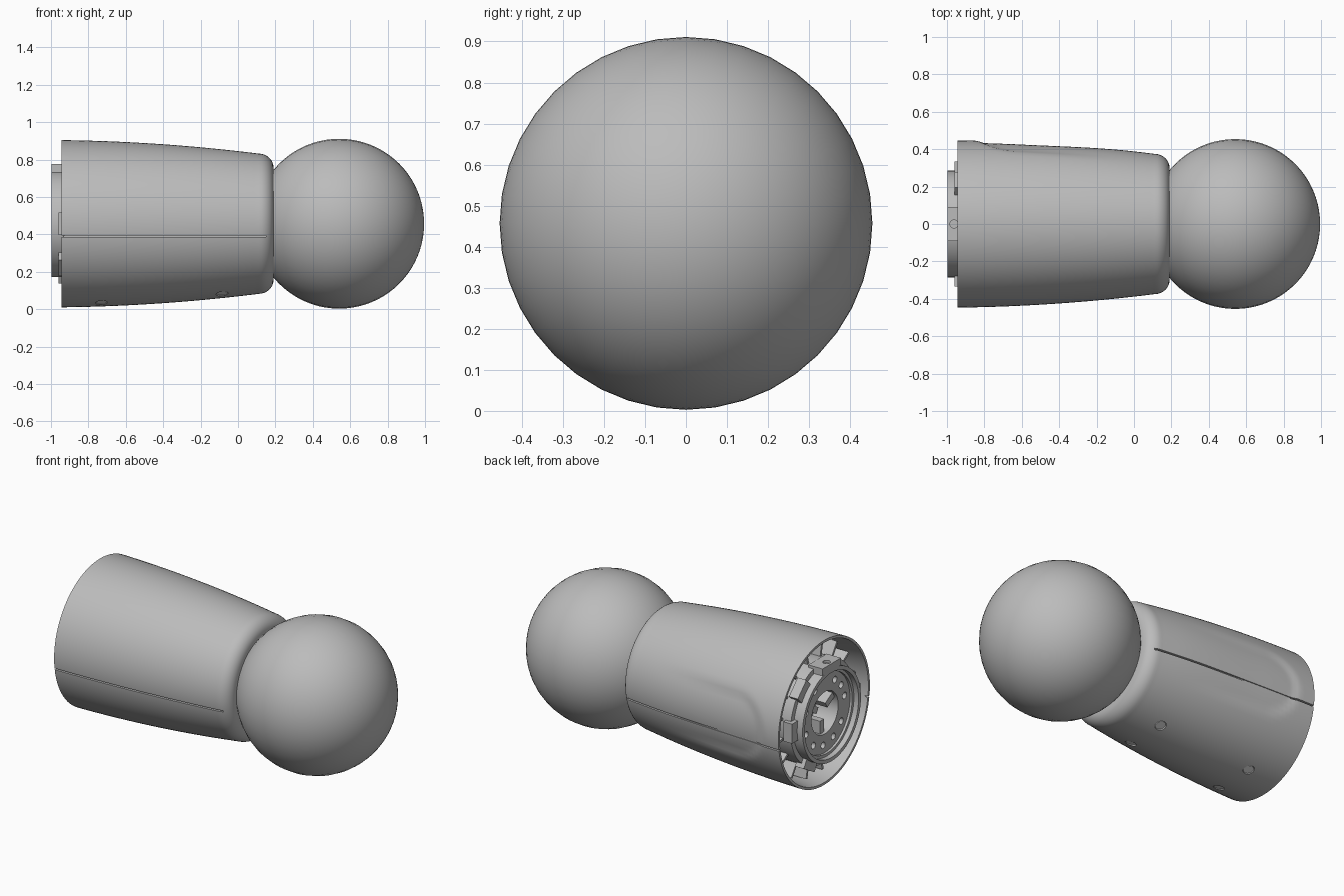
import bpy, bmesh
from math import sin, cos, pi, radians, sqrt
from mathutils import Matrix, Vector

if "Cube" in bpy.data.objects:
    bpy.data.objects.remove(bpy.data.objects["Cube"])

AXIS = 0.457    # height of the long axis


def material(name, value):
    m = bpy.data.materials.new(name)
    m.use_nodes = True
    colour = (value, value, value, 1)
    m.diffuse_color = colour
    m.node_tree.nodes["Principled BSDF"].inputs["Base Color"].default_value = colour
    return m


grey = material("mid grey", 0.5)
pale = material("pale grey", 0.8)


def make(name, bm, mat=grey):
    bmesh.ops.recalc_face_normals(bm, faces=bm.faces)
    me = bpy.data.meshes.new(name)
    bm.to_mesh(me)
    bm.free()
    ob = bpy.data.objects.new(name, me)
    bpy.context.collection.objects.link(ob)
    me.materials.append(mat)
    return ob


def activate(ob):
    bpy.ops.object.select_all(action='DESELECT')
    ob.select_set(True)
    bpy.context.view_layer.objects.active = ob


def smooth(ob, angle=30):
    activate(ob)
    bpy.ops.object.shade_smooth_by_angle(angle=radians(angle))


def cut(ob, cutters):
    for c in cutters:
        mod = ob.modifiers.new("cut", 'BOOLEAN')
        mod.operation, mod.solver, mod.object = 'DIFFERENCE', 'EXACT', c
        activate(ob)
        bpy.ops.object.modifier_apply(modifier=mod.name)
        bpy.data.objects.remove(c)


def lathe(profile, segments):
    """Spin (x, radius) points round the long axis; a zero radius closes to a pole."""
    bm = bmesh.new()
    rings = []
    for x, r in profile:
        count = segments if r > 0 else 1
        rings.append([bm.verts.new((x, r * cos(2 * pi * i / segments),
                                    AXIS + r * sin(2 * pi * i / segments)))
                      for i in range(count)])
    for a, b in zip(rings, rings[1:]):
        for i in range(segments):
            j = (i + 1) % segments
            quad = [a[i % len(a)], a[j % len(a)], b[j % len(b)], b[i % len(b)]]
            bm.faces.new(list(dict.fromkeys(quad)))
    return bm


def cylinder(name, centre, radius, depth, axis='X', mat=grey):
    bm = bmesh.new()
    rot = Matrix.Rotation(pi / 2, 4, 'Y') if axis == 'X' else Matrix()
    bmesh.ops.create_cone(bm, cap_ends=True, segments=24, radius1=radius, radius2=radius,
                          depth=depth, matrix=Matrix.Translation(centre) @ rot)
    return make(name, bm, mat)


def radial_box(name, angle, x0, x1, r0, r1, width):
    """Box standing out from the axis at an angle (0 is +y, 90 is up)."""
    bm = bmesh.new()
    place = (Matrix.Translation((0, 0, AXIS)) @ Matrix.Rotation(radians(angle), 4, 'X')
             @ Matrix.Translation(((x0 + x1) / 2, (r0 + r1) / 2, 0))
             @ Matrix.Diagonal((x1 - x0, r1 - r0, width, 1)))
    bmesh.ops.create_cube(bm, size=1, matrix=place)
    return make(name, bm)


def step(a, b, v):
    t = max(0, min(1, (v - a) / (b - a)))
    return t * t * (3 - 2 * t)


REAR, SHOULDER = -0.945, 0.11


def body_radius(x):
    t = max(0, (x - REAR) / (SHOULDER - REAR))
    return 0.447 - 0.012 * t - 0.06 * t * t


# ball
ball = [(0.541 - 0.454 * cos(pi * i / 40), 0.454 * sin(pi * i / 40) if 0 < i < 40 else 0)
        for i in range(41)]
smooth(make("ball", lathe(ball, 40)))

# tapered body shell with a rounded shoulder and an open, hollow rear
rows = 44
outer = [(x, body_radius(x)) for x in
         (REAR + (SHOULDER - REAR) * i / rows for i in range(rows + 1))]
shoulder = [(SHOULDER + 0.08 * sin(a), body_radius(SHOULDER) - 0.075 + 0.075 * cos(a))
            for a in (pi / 2 * i / 8 for i in range(1, 9))]
profile = ([(-0.62, 0), (-0.62, 0.39), (-0.9, 0.425), (REAR, 0.432)]
           + outer + shoulder + [(0.19, 0)])
bm = lathe(profile, 96)

# shallow sunken panel on one flank
for v in bm.verts:
    x, y, z = v.co
    h = z - AXIS
    if y > 0 and sqrt(y * y + h * h) > 0.433 * body_radius(x) / 0.447 and x > REAR + 0.01:
        end = sqrt(max(0, -0.63 - x) ** 2 + h * h)
        v.co.y -= 0.012 * (1 - step(0.165, 0.215, end)) * (1 - step(-0.6, 0.0, x))
body = make("body_shell", bm)


# seam grooves along both flanks
def seam_cutter(side):
    bm = bmesh.new()
    xs = [-0.96 + 1.11 * i / 20 for i in range(21)]
    points = [(x, side * (body_radius(x) - 0.022)) for x in xs]
    points += [(xs[-1], side * 0.6), (xs[0], side * 0.6)]
    face = bm.faces.new([bm.verts.new((x, y, 0.386)) for x, y in points])
    top = bmesh.ops.extrude_face_region(bm, geom=[face])["geom"]
    bmesh.ops.translate(bm, vec=(0, 0, 0.009),
                        verts=[g for g in top if isinstance(g, bmesh.types.BMVert)])
    return make("seam_cutter", bm)


# screw holes under the body, each with a pale floor
cutters = [seam_cutter(1), seam_cutter(-1)]
for x in (-0.73, -0.085):
    for y in (-0.13, 0.13):
        surface = AXIS - sqrt(body_radius(x) ** 2 - y * y)
        cutters.append(cylinder("hole_cutter", (x, y, surface), 0.032, 0.05, 'Z'))
        slope = Vector((0, y, surface - AXIS)).normalized()
        bm = bmesh.new()
        bmesh.ops.create_cone(
            bm, cap_ends=True, segments=24, radius1=0.03, radius2=0.03, depth=0.008,
            matrix=Matrix.Translation(Vector((x, y, surface)) - slope * 0.008)
            @ slope.to_track_quat('Z', 'Y').to_matrix().to_4x4())
        make("screw_plug", bm, pale)
cut(body, cutters)
smooth(body)

# mounting hub with raised lip, recessed plate and central socket
hub = make("mounting_hub", lathe(
    [(-0.6, 0), (-0.6, 0.315), (-0.935, 0.315), (-0.935, 0.285), (-0.997, 0.285),
     (-0.997, 0.262), (-0.965, 0.262), (-0.965, 0.245), (-0.95, 0.245),
     (-0.95, 0.13), (-0.8, 0.13), (-0.8, 0)], 64))
cut(hub, [cylinder("bolt_cutter", (-0.95, 0.195 * cos(radians(a)),
                                   AXIS + 0.195 * sin(radians(a))), 0.02, 0.08)
          for a in (20, 60, 120, 145, 170, 215, 245, 275, 305, 340)])
smooth(hub)

# keyed blades inside the socket
for a in (30, 150, 270):
    radial_box("socket_key", a, -0.93, -0.79, 0.05, 0.14, 0.04)

# locking tabs round the hub
top_tab = radial_box("top_tab", 90, -0.997, -0.9, 0.275, 0.318, 0.18)
cut(top_tab, [cylinder("pin_cutter", (-0.962, 0, AXIS + 0.318), 0.022, 0.03, 'Z')])
for a in (0, 45, 180, 225, 300):
    radial_box("locking_tab", a, -0.96, -0.9, 0.275, 0.335, 0.12)

# stiffening ribs between hub and shell
for i in range(16):
    radial_box("rib", i * 22.5 + 11, -0.88, -0.61, 0.305, 0.405, 0.014)
